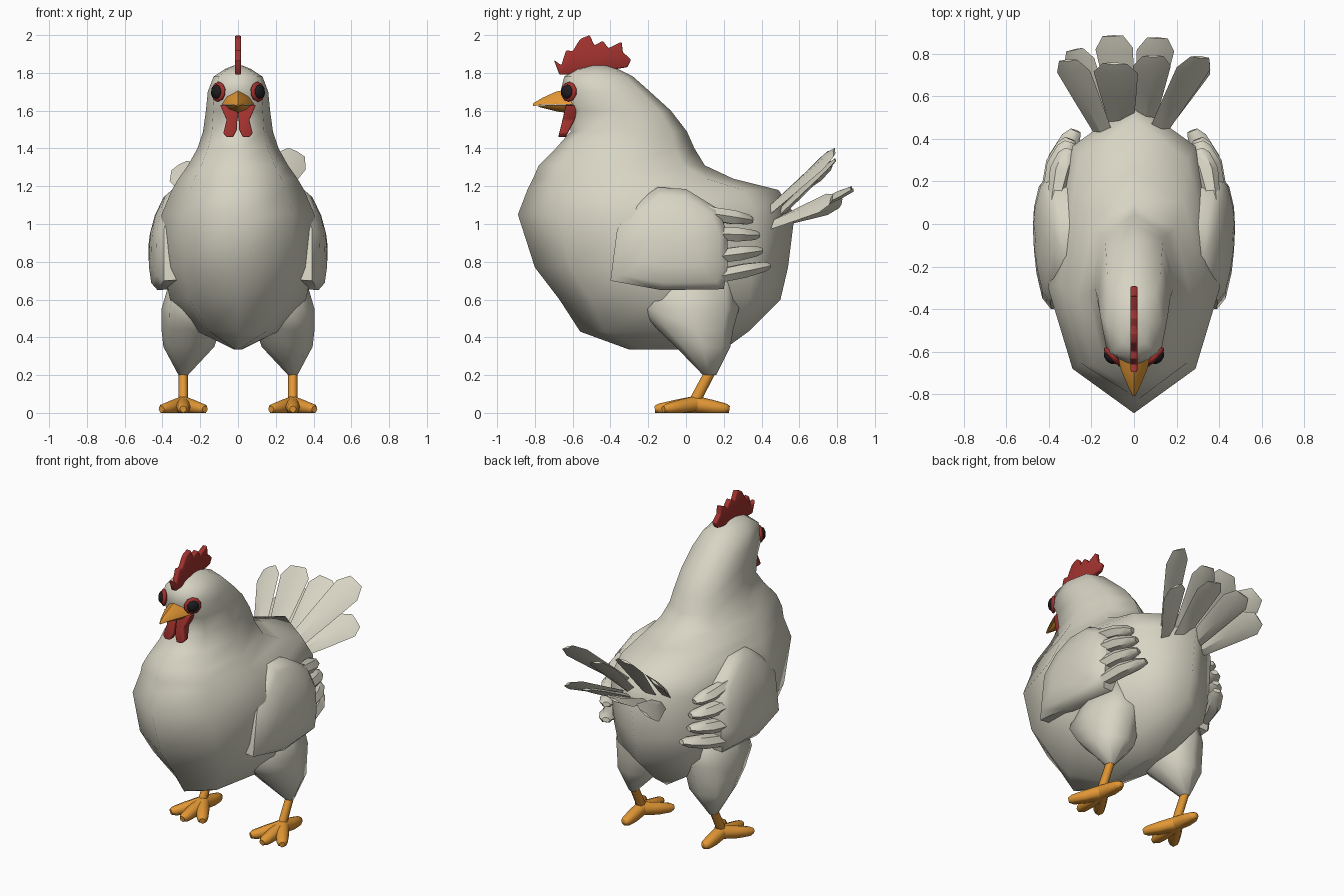
import bpy, bmesh, math
from mathutils import Vector


def material(name, rgb):
    m = bpy.data.materials.new(name)
    m.diffuse_color = (*rgb, 1)
    return m


WHITE = material("feather_white", (0.68, 0.66, 0.55))
RED = material("comb_red", (0.36, 0.032, 0.028))
ORANGE = material("beak_orange", (0.76, 0.31, 0.035))
BLACK = material("eye_black", (0.012, 0.012, 0.014))


def finish(bm, name, mat, angle=40, bevel=0):
    bmesh.ops.recalc_face_normals(bm, faces=bm.faces)
    if bevel:
        bmesh.ops.bevel(bm, geom=bm.edges[:], offset=bevel, segments=2,
                        affect='EDGES', profile=0.5, clamp_overlap=True)
    me = bpy.data.meshes.new(name)
    bm.to_mesh(me)
    bm.free()
    me.shade_smooth()
    me.set_sharp_from_angle(angle=math.radians(angle))
    me.materials.append(mat)
    ob = bpy.data.objects.new(name, me)
    bpy.context.collection.objects.link(ob)
    return ob


def loft(bm, rings):
    """Skin a list of equal-length point rings and cap both ends."""
    rows = [[bm.verts.new(p) for p in r] for r in rings]
    n = len(rows[0])
    for a, b in zip(rows, rows[1:]):
        for i in range(n):
            j = (i + 1) % n
            bm.faces.new((a[i], a[j], b[j], b[i]))
    bm.faces.new(rows[0])
    bm.faces.new(rows[-1])


def oval(cx, cy, z, w, d, n=8, p=1.0, shift=0.0):
    """Ring in the xy plane; shift moves the widest points towards the front."""
    pts = []
    for i in range(n):
        a = 2 * math.pi * i / n
        s, c = math.sin(a), math.cos(a)
        pts.append((cx + w * math.copysign(abs(s) ** p, s),
                    cy - d * math.copysign(abs(c) ** p, c)
                    - (shift if abs(c) < 0.01 else 0), z))
    return pts


def tube(bm, path, n=8, roll=0.0):
    """path: (point, half width, half height); cross-section square to the path."""
    axis = (Vector(path[-1][0]) - Vector(path[0][0])).normalized()
    flat = axis.cross(Vector((0, 0, 1))).normalized()
    top = flat.cross(axis)
    side = flat * math.cos(roll) - top * math.sin(roll)
    up = side.cross(axis)
    loft(bm, [[Vector(p) + side * w * math.cos(2 * math.pi * i / n)
               + up * h * math.sin(2 * math.pi * i / n) for i in range(n)]
              for p, w, h in path])


# Body, neck and head: z, front y, back y, half width, squareness, forward shift
bm = bmesh.new()
sections = [
    (0.335, -0.30, 0.20, 0.02, 1, 0), (0.43, -0.56, 0.33, 0.21, 1, 0),
    (0.60, -0.67, 0.50, 0.36, 0.95, 0.06), (0.77, -0.80, 0.54, 0.395, 0.95, 0.14),
    (1.05, -0.89, 0.575, 0.405, 0.97, 0.14), (1.18, -0.84, 0.49, 0.35, 0.95, 0.1),
    (1.24, -0.81, 0.25, 0.315, 0.9, 0.05), (1.31, -0.78, 0.10, 0.265, 0.9, 0),
    (1.40, -0.69, 0.045, 0.215, 0.9, 0), (1.49, -0.61, 0.005, 0.185, 0.85, 0),
    (1.60, -0.62, -0.08, 0.17, 0.75, 0), (1.70, -0.665, -0.19, 0.16, 0.7, 0),
    (1.78, -0.645, -0.28, 0.13, 0.7, 0), (1.82, -0.58, -0.36, 0.07, 0.7, 0),
    (1.84, -0.50, -0.42, 0.02, 1, 0)]
loft(bm, [oval(0, (f + b) / 2, z, w, (b - f) / 2, 8, p, sh) for z, f, b, w, p, sh in sections])
finish(bm, "body", WHITE, 85)

# Comb
comb = [(-0.70, 1.87), (-0.66, 1.84), (-0.635, 1.92), (-0.60, 1.915), (-0.56, 1.98),
        (-0.51, 2.0), (-0.485, 1.945), (-0.44, 1.97), (-0.41, 1.93), (-0.34, 1.965),
        (-0.335, 1.91), (-0.29, 1.87), (-0.31, 1.83), (-0.50, 1.80), (-0.67, 1.79)]
bm = bmesh.new()
loft(bm, [[(x, y, z) for y, z in comb] for x in (-0.017, 0.017)])
finish(bm, "comb", RED, 60, 0.008)

# Beak halves
bm = bmesh.new()
for rows in ([(-0.60, 0.085, 1.632, 1.72), (-0.69, 0.06, 1.634, 1.70),
              (-0.76, 0.03, 1.632, 1.668), (-0.81, 0.005, 1.624, 1.638)],
             [(-0.60, 0.08, 1.585, 1.63), (-0.68, 0.05, 1.595, 1.63),
              (-0.78, 0.008, 1.62, 1.628)]):
    loft(bm, [[(-w, y, lo if hi > 1.631 else hi), (w, y, lo if hi > 1.631 else hi),
               (w * 0.75, y, (lo + hi) / 2), (0, y, hi if hi > 1.631 else lo),
               (-w * 0.75, y, (lo + hi) / 2)] for y, w, lo, hi in rows])
finish(bm, "beak", ORANGE, 60)

# Tail feathers: base, tip, widest half width; outer edges roll downwards
tail = [((0.11, 0.43, 1.06), (0.31, 0.785, 1.38), 0.09),
        ((-0.14, 0.42, 1.06), (-0.31, 0.77, 1.31), 0.09),
        ((-0.06, 0.47, 1.06), (-0.09, 0.755, 1.38), 0.105),
        ((0.05, 0.48, 1.04), (0.09, 0.79, 1.34), 0.09),
        ((-0.05, 0.48, 1.0), (-0.10, 0.885, 1.18), 0.09),
        ((0.05, 0.48, 1.0), (0.11, 0.875, 1.19), 0.09),
        ((-0.13, 0.46, 1.0), (-0.28, 0.82, 1.11), 0.085),
        ((0.13, 0.46, 1.0), (0.32, 0.77, 1.13), 0.085)]
bm = bmesh.new()
for base, tip, w in tail:
    a, b = Vector(base), Vector(tip)
    tube(bm, [(a.lerp(b, t), w * k, 0.02 * h) for t, k, h in
              ((0, 0.55, 1), (0.45, 0.8, 1), (0.85, 1, 0.8), (1, 0.55, 0.4))],
         4, 2.1 * tip[0])
finish(bm, "tail_feathers", WHITE, 30)


def wing_x(y, z):
    """Outer surface of the folded wing, hugging the body."""
    return (0.475 - 0.9 * max(0, z - 0.85) ** 2 - 0.6 * max(0, 0.8 - z) ** 2
            - (0.75 if y > 0 else 0.3) * y * y)


wing = [(-0.40, 0.70), (-0.365, 0.97), (-0.27, 1.11), (-0.15, 1.195), (0.0, 1.185),
        (0.17, 1.08), (0.22, 0.95), (0.22, 0.78), (0.20, 0.655), (-0.13, 0.65)]
quills = [((0.10, 1.06), (0.35, 1.02)), ((0.10, 0.95), (0.385, 0.94)),
          ((0.10, 0.82), (0.40, 0.86)), ((0.10, 0.71), (0.44, 0.78))]
wattle = [(0.0, 1.63), (0.095, 1.63), (0.06, 1.55), (0.078, 1.48), (0.06, 1.46),
          (0.025, 1.46), (0.006, 1.50)]

for s, label in ((1, "right"), (-1, "left")):
    # Wing: thick domed shell, plus finger feathers
    bm = bmesh.new()

    def ring(scale, inset):
        out = []
        for y, z in wing:
            y, z = -0.06 + (y + 0.06) * scale, 0.90 + (z - 0.90) * scale
            out.append((s * (wing_x(y, z) - inset), y, z))
        return out
    loft(bm, [ring(0.97, 0.15), ring(1, 0.03), ring(0.85, 0.004), ring(0.5, 0), ring(0.2, 0)])
    for a, b in quills:
        pts = []
        for t, h, w in ((0, 0.04, 0.035), (0.6, 0.042, 0.055), (0.9, 0.03, 0.045),
                        (1, 0.016, 0.025)):
            y, z = (a[k] + (b[k] - a[k]) * t for k in (0, 1))
            pts.append((Vector((s * (wing_x(y, z) - 0.055), y, z)), w, h))
        tube(bm, pts, 6)
    finish(bm, label + "_wing", WHITE, 50)

    # Thigh
    bm = bmesh.new()
    loft(bm, [oval(s * x, y, z, w, d, 8, 0.9) for x, y, z, w, d in (
        (0.20, 0.03, 0.74, 0.15, 0.24), (0.24, 0.02, 0.55, 0.165, 0.26),
        (0.25, 0.05, 0.44, 0.155, 0.20), (0.26, 0.09, 0.35, 0.135, 0.145),
        (0.29, 0.125, 0.20, 0.025, 0.035))])
    finish(bm, label + "_thigh", WHITE, 85)

    # Leg and foot with four toes
    bm = bmesh.new()
    tube(bm, [((s * 0.29, 0.14, 0.24), 0.024, 0.028), ((s * 0.29, 0.04, 0.05), 0.026, 0.03)])
    for dx, y in ((0, -0.165), (-0.115, -0.12), (0.115, -0.12), (0, 0.23)):
        a, b = Vector((s * 0.29, 0.05, 0.045)), Vector((s * 0.29 + dx, y, 0.02))
        tube(bm, [(a, 0.04, 0.045), (a.lerp(b, 0.5), 0.039, 0.036),
                  (a.lerp(b, 0.88), 0.033, 0.027), (b, 0.018, 0.017)])
    for v in bm.verts:
        v.co.z = max(v.co.z, 0.004) if v.co.z > 0.008 else 0
    finish(bm, label + "_foot", ORANGE, 60)

    # Eye ring and eye
    out = Vector((s * 0.75, -0.66, 0.05)).normalized()
    spot = Vector((s * 0.106, -0.622, 1.70))
    for name, mat, r, flat, shift in (("eye_ring", RED, 0.054, 0.35, -0.002),
                                      ("eye", BLACK, 0.039, 0.6, 0.008)):
        bm = bmesh.new()
        bmesh.ops.create_uvsphere(bm, u_segments=10, v_segments=8, radius=r)
        rot = out.to_track_quat('Z', 'Y')
        for v in bm.verts:
            v.co.z *= flat
            v.co = rot @ v.co + spot + out * shift
        finish(bm, label + "_" + name, mat, 60)

    # Wattle
    bm = bmesh.new()
    loft(bm, [[(s * x, -0.593 - 0.37 * (1.63 - z) + d * (0.5 + 3.5 * max(0, z - 1.48)), z)
               for x, z in wattle] for d in (-0.042, 0.042)])
    finish(bm, label + "_wattle", RED, 60, 0.006)
